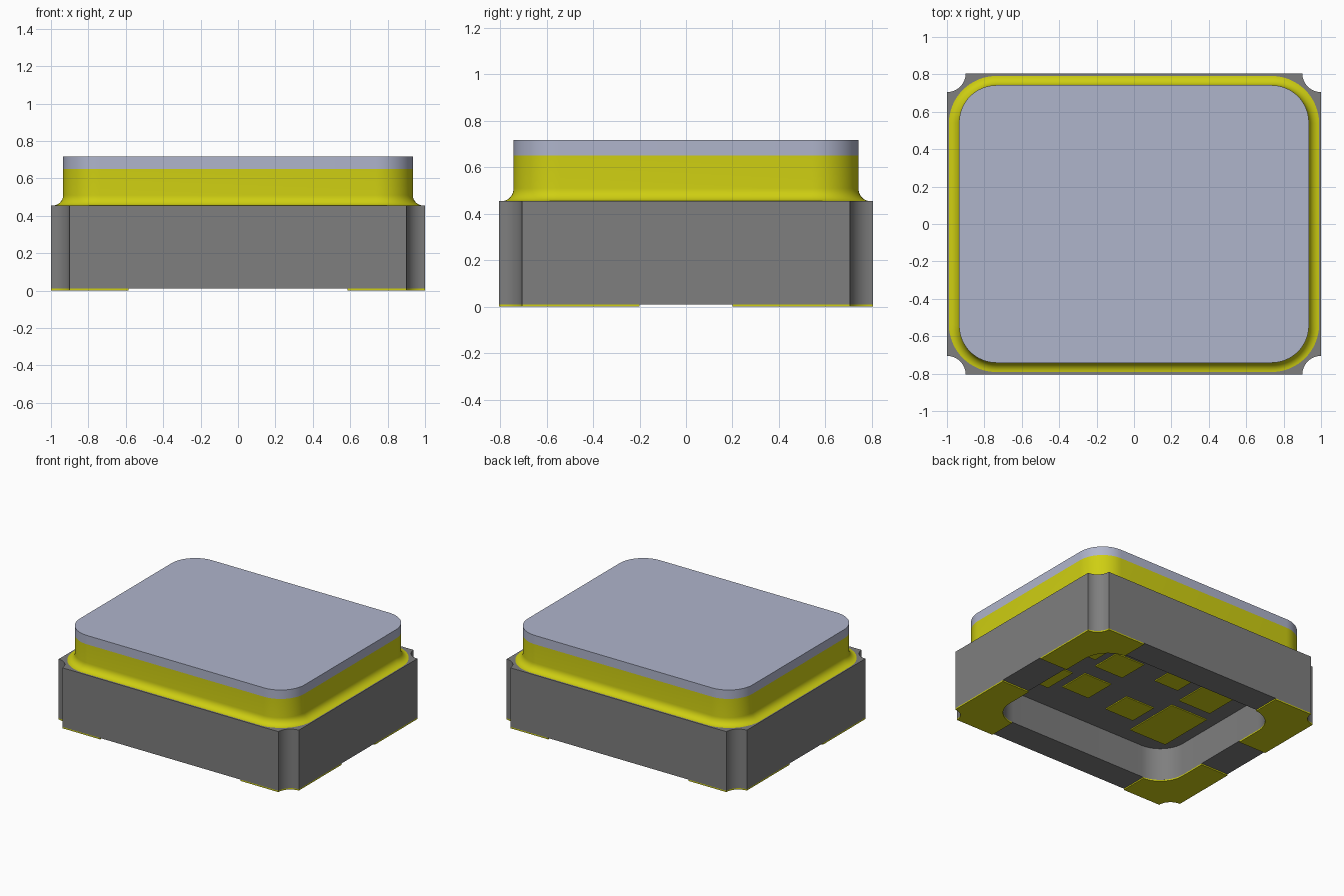
import bpy, bmesh, math

cube = bpy.data.objects.get("Cube")
if cube:
    bpy.data.objects.remove(cube, do_unlink=True)


def make_material(name, rgb):
    m = bpy.data.materials.new(name)
    m.use_nodes = True
    m.diffuse_color = (*rgb, 1)
    bsdf = next(n for n in m.node_tree.nodes if n.type == "BSDF_PRINCIPLED")
    bsdf.inputs["Base Color"].default_value = (*rgb, 1)
    return m


CERAMIC = make_material("ceramic grey", (0.21, 0.21, 0.21))
GOLD = make_material("gold yellow", (0.62, 0.62, 0.006))
STEEL = make_material("lid blue grey", (0.43, 0.46, 0.60))

N = 16  # segments per corner
HX, HY, NOTCH = 1.0, 0.805, 0.1


def arc(cx, cy, r, a0, a1):
    return [(cx + r * math.cos(math.radians(a0 + (a1 - a0) * i / N)),
             cy + r * math.sin(math.radians(a0 + (a1 - a0) * i / N)))
            for i in range(N + 1)]


def four_corners(corner, z):
    """Repeat a first-quadrant corner run round all four quadrants."""
    ring = []
    for sx, sy in ((1, 1), (-1, 1), (-1, -1), (1, -1)):
        run = corner if sx * sy > 0 else corner[::-1]
        ring += [(sx * x, sy * y, z) for x, y in run]
    return ring


def rounded(hx, hy, r, z):
    return four_corners(arc(hx - r, hy - r, r, 0, 90), z)


def notched(z):
    return four_corners(arc(HX, HY, NOTCH, 270, 180), z)


def loft(name, rings, mat):
    """Skin equal-length rings in order and cap both ends."""
    bm = bmesh.new()
    loops = [[bm.verts.new(p) for p in ring] for ring in rings]
    for a, b in zip(loops, loops[1:]):
        for i in range(len(a)):
            j = (i + 1) % len(a)
            bm.faces.new((a[i], a[j], b[j], b[i]))
    bm.faces.new(loops[0])
    bm.faces.new(loops[-1])
    bmesh.ops.recalc_face_normals(bm, faces=bm.faces[:])
    me = bpy.data.meshes.new(name)
    bm.to_mesh(me)
    bm.free()
    me.materials.append(mat)
    ob = bpy.data.objects.new(name, me)
    bpy.context.collection.objects.link(ob)
    bpy.ops.object.select_all(action="DESELECT")
    ob.select_set(True)
    bpy.context.view_layer.objects.active = ob
    bpy.ops.object.shade_smooth_by_angle(angle=math.radians(30))
    return ob


def plate(name, outline, z0, z1, mat):
    return loft(name, [[(x, y, z) for x, y in outline] for z in (z0, z1)], mat)


# Ceramic body with corner notches and a rounded cavity underneath
BASE, TOP, FLOOR = 0.01, 0.455, 0.255
CX, CY, CR = 0.77, 0.60, 0.20
loft("ceramic_body", [notched(TOP), notched(BASE),
                      rounded(CX, CY, CR, BASE), rounded(CX, CY, CR, FLOOR)], CERAMIC)

# Seal ring with a concave flare at its foot
LX, LY, LR, F = 0.935, 0.742, 0.20, 0.055
flare = []
for i in range(9):
    t = math.radians(90 * i / 8)
    out = F * (1 - math.sin(t))
    flare.append(rounded(LX + out, LY + out * 0.9, LR + out, TOP + F * (1 - math.cos(t))))
loft("seal_ring", flare + [rounded(LX, LY, LR, 0.65)], GOLD)

# Metal lid
loft("lid", [rounded(LX, LY, LR, 0.65), rounded(LX, LY, LR, 0.717)], STEEL)

# Corner solder pads, following the notch outside and the cavity inside
PX, PY = 0.585, 0.20
end = math.degrees(math.acos((PX - CX + CR) / CR))
corner_pad = ([(PX, HY)] + arc(HX, HY, NOTCH, 180, 270)
              + [(HX, PY), (CX, PY)] + arc(CX - CR, CY - CR, CR, 0, end))
for side, sx in (("left", 1), ("right", -1)):
    for face, sy in (("front", -1), ("back", 1)):
        plate(f"solder_pad_{face}_{side}",
              [(sx * x, sy * y) for x, y in corner_pad], 0, BASE, GOLD)

# Contact pads on the cavity floor: x0, x1, y0, y1
contacts = [
    (-0.68, -0.37, -0.48, -0.04), (-0.64, -0.37, 0.04, 0.31),
    (-0.30, -0.06, -0.37, -0.15), (-0.27, -0.07, 0.14, 0.29),
    (0.13, 0.36, -0.33, -0.09), (0.13, 0.37, 0.03, 0.26),
    (0.43, 0.67, -0.40, -0.14), (0.43, 0.67, 0.10, 0.22),
]
for i, (x0, x1, y0, y1) in enumerate(contacts, 1):
    plate(f"contact_pad_{i}", [(x0, y0), (x1, y0), (x1, y1), (x0, y1)],
          FLOOR - 0.008, FLOOR, GOLD)
